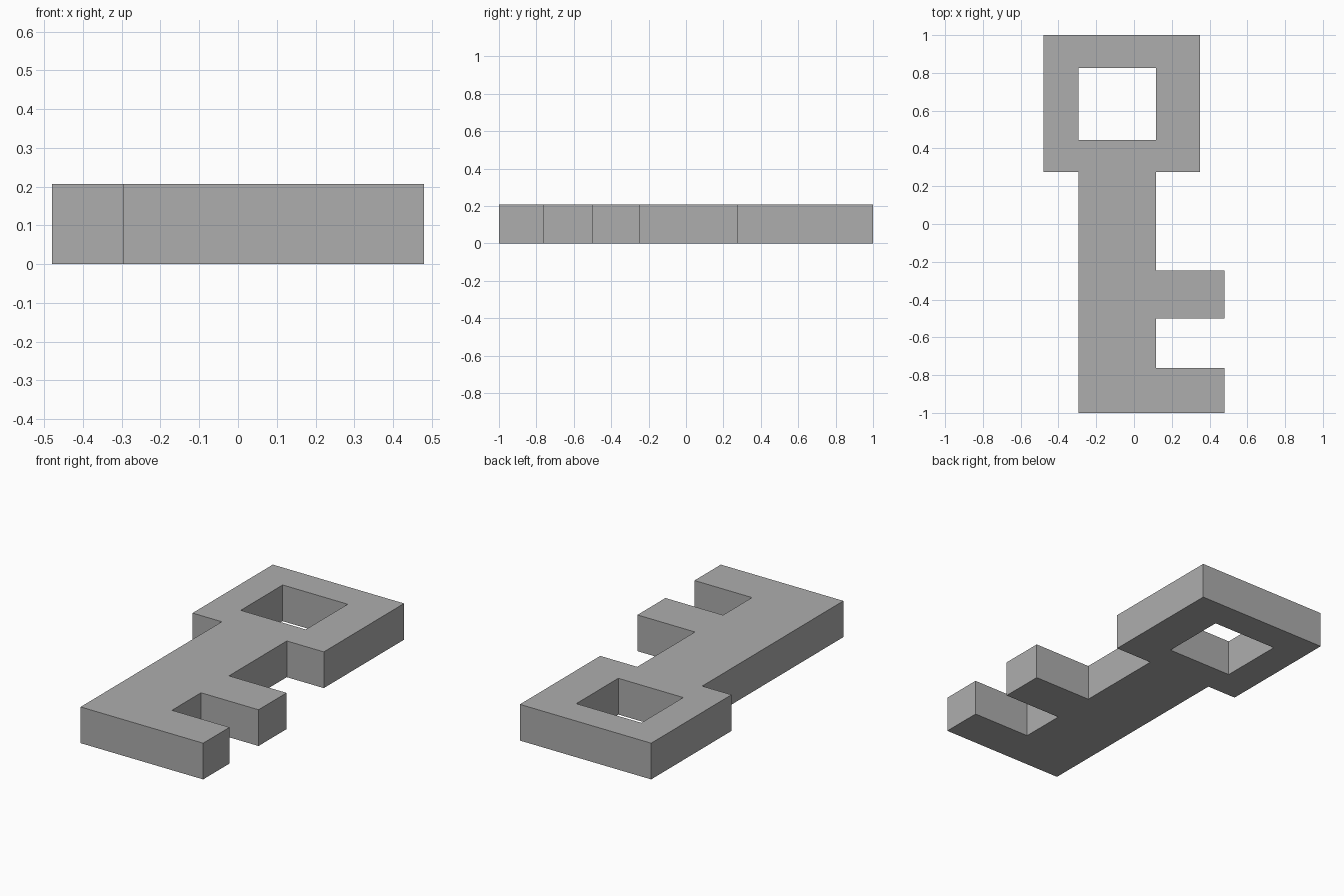
import bpy
import bmesh
from mathutils import Vector

cube = bpy.data.objects.get("Cube")
if cube:
    bpy.data.objects.remove(cube, do_unlink=True)

THICKNESS = 0.207
SHAFT_L, SHAFT_R = -0.295, 0.116   # shaft sides, shared with the bow hole
BOW_L, BOW_R = -0.48, 0.35
BIT_R = 0.48
BOW_BOTTOM = 0.275

# Flat grey metal
grey = bpy.data.materials.new("grey")
colour = (0.42, 0.42, 0.42, 1)
grey.use_nodes = True
grey.diffuse_color = colour
grey.node_tree.nodes["Principled BSDF"].inputs["Base Color"].default_value = colour

# Outer profile: shaft, two bit teeth, square bow
outline = [
    (SHAFT_L, -1), (BIT_R, -1), (BIT_R, -0.762), (SHAFT_R, -0.762),
    (SHAFT_R, -0.5), (BIT_R, -0.5), (BIT_R, -0.247), (SHAFT_R, -0.247),
    (SHAFT_R, BOW_BOTTOM), (BOW_R, BOW_BOTTOM), (BOW_R, 1), (BOW_L, 1),
    (BOW_L, BOW_BOTTOM), (SHAFT_L, BOW_BOTTOM),
]
# Square hole through the bow
hole = [(SHAFT_L, 0.446), (SHAFT_R, 0.446), (SHAFT_R, 0.825), (SHAFT_L, 0.825)]


def add_loop(bm, points):
    verts = [bm.verts.new((x, y, 0)) for x, y in points]
    return [bm.edges.new((v, verts[i - 1])) for i, v in enumerate(verts)]


# Fill between the two loops, then extrude to thickness
bm = bmesh.new()
edges = add_loop(bm, outline) + add_loop(bm, hole)
bmesh.ops.triangle_fill(bm, edges=edges, use_beauty=True, normal=(0, 0, 1))
extruded = bmesh.ops.extrude_face_region(bm, geom=bm.faces[:], use_keep_orig=True)
top = [g for g in extruded["geom"] if isinstance(g, bmesh.types.BMVert)]
bmesh.ops.translate(bm, verts=top, vec=Vector((0, 0, THICKNESS)))
bmesh.ops.recalc_face_normals(bm, faces=bm.faces[:])

mesh = bpy.data.meshes.new("key_body")
bm.to_mesh(mesh)
bm.free()
mesh.materials.append(grey)
bpy.context.collection.objects.link(bpy.data.objects.new("key_body", mesh))
